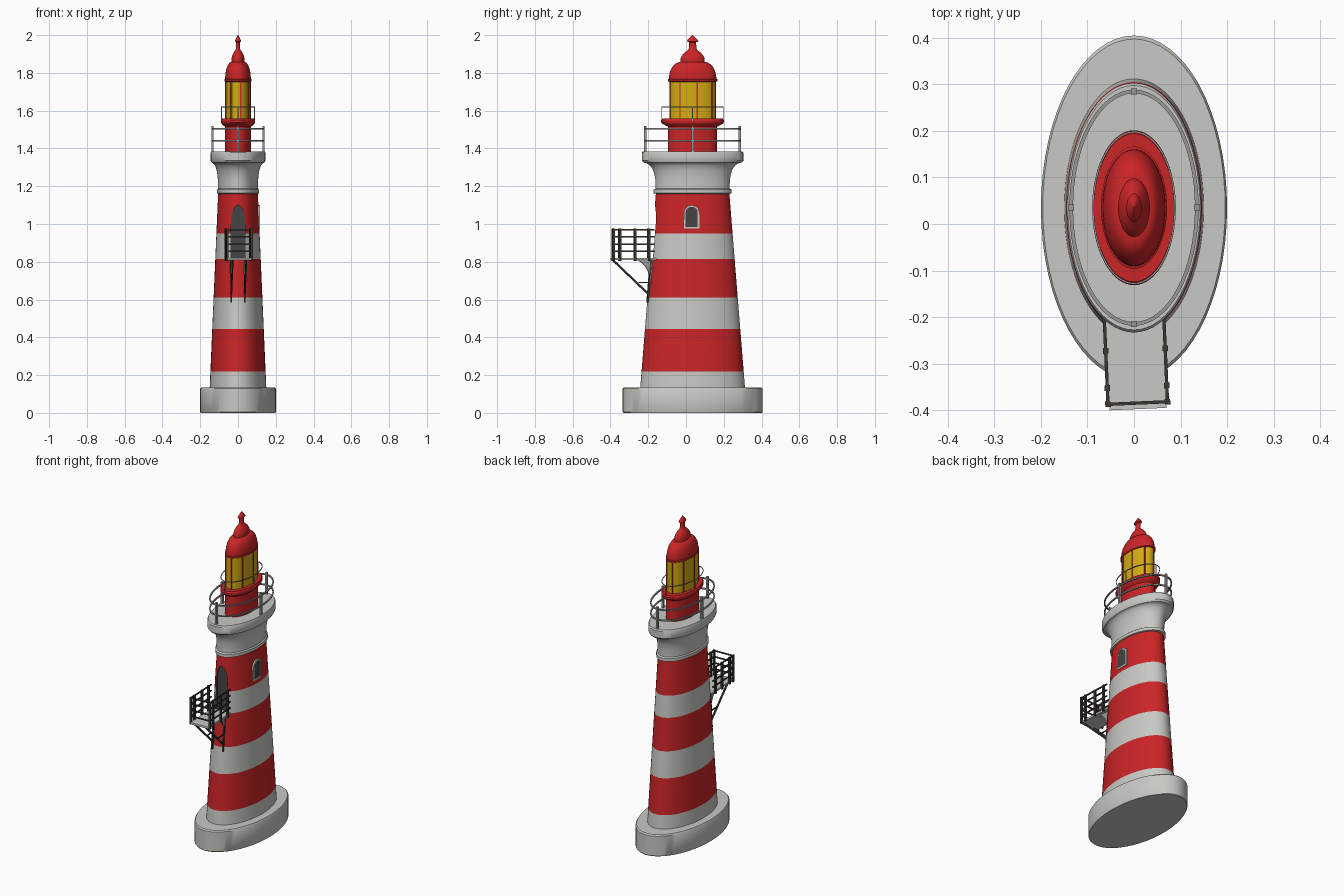
import bpy, bmesh
from math import sin, cos, pi, radians
from mathutils import Vector, Matrix

if "Cube" in bpy.data.objects:
    bpy.data.objects.remove(bpy.data.objects["Cube"])

CY, STRETCH = 0.035, 1.85      # centre and depth-to-width ratio of the oval plan


def material(name, *rgb):
    m = bpy.data.materials.new(name)
    m.use_nodes = True
    m.diffuse_color = (*rgb, 1)
    m.node_tree.nodes["Principled BSDF"].inputs["Base Color"].default_value = (*rgb, 1)
    return m


RED = material("red paint", 0.6, 0.018, 0.02)
WHITE = material("white paint", 0.58, 0.58, 0.55)
YELLOW = material("lantern yellow", 0.65, 0.42, 0.006)
DARK = material("dark opening", 0.06, 0.06, 0.06)
IRON = material("dark iron", 0.045, 0.04, 0.032)
STEEL = material("grey steel", 0.32, 0.32, 0.32)


def make(name, bm, *mats, smooth=True):
    bmesh.ops.recalc_face_normals(bm, faces=bm.faces)
    mesh = bpy.data.meshes.new(name)
    bm.to_mesh(mesh)
    bm.free()
    for m in mats:
        mesh.materials.append(m)
    ob = bpy.data.objects.new(name, mesh)
    bpy.context.collection.objects.link(ob)
    if smooth:
        bpy.ops.object.select_all(action='DESELECT')
        ob.select_set(True)
        bpy.context.view_layer.objects.active = ob
        bpy.ops.object.shade_smooth_by_angle(angle=radians(35))
    return ob


def oval(r, a, z):
    return Vector((r * cos(a), CY + STRETCH * r * sin(a), z))


def lathe(name, profile, *mats, sides=64, rule=None, smooth=True):
    """Spin (radius, height) points into an oval solid."""
    bm = bmesh.new()
    rings = [[bm.verts.new(oval(r, 2 * pi * i / sides, z)) for i in range(sides)]
             for r, z in profile]
    for lo, hi in zip(rings, rings[1:]):
        for i in range(sides):
            j = (i + 1) % sides
            f = bm.faces.new((lo[i], lo[j], hi[j], hi[i]))
            if rule:
                f.material_index = rule(f.calc_center_median().z)
    bm.faces.new(rings[0])
    bm.faces.new(rings[-1])
    return make(name, bm, *mats, smooth=smooth)


def bar(bm, a, b, w):
    """Square bar between two points."""
    a, b = Vector(a), Vector(b)
    m = (Matrix.Translation((a + b) / 2) @ (b - a).to_track_quat('Z', 'Y').to_matrix().to_4x4()
         @ Matrix.Diagonal((w, w, (b - a).length, 1)))
    bmesh.ops.create_cube(bm, size=1, matrix=m)


def hoop(bm, r, z, w, sides=64):
    """Oval rail with a square section."""
    h = w / 2
    rings = [[bm.verts.new(oval(r, 2 * pi * i / sides, z + dz) + Vector((dr * cos(2 * pi * i / sides),
              dr * sin(2 * pi * i / sides), 0))) for i in range(sides)]
             for dr, dz in ((-h, -h), (h, -h), (h, h), (-h, h))]
    for k in range(4):
        p, q = rings[k], rings[(k + 1) % 4]
        for i in range(sides):
            j = (i + 1) % sides
            bm.faces.new((p[i], p[j], q[j], q[i]))


def arch(half, bottom, spring, rise, n=12):
    """Outline of a round-headed opening as (across, height) points."""
    return [(-half, bottom), (half, bottom)] + [
        (half * cos(pi * i / n), spring + rise * sin(pi * i / n)) for i in range(n + 1)]


def prism(name, pts, place, push, mat):
    bm = bmesh.new()
    f = bm.faces.new([bm.verts.new(place(u, z)) for u, z in pts])
    out = bmesh.ops.extrude_face_region(bm, geom=[f])
    bmesh.ops.translate(bm, vec=push, verts=[v for v in out["geom"] if isinstance(v, bmesh.types.BMVert)])
    return make(name, bm, mat, smooth=False)


# Base and striped tower
lathe("base", [(0.198, 0), (0.2, 0.004), (0.2, 0.128), (0.196, 0.135)], WHITE)
edges = [0.13, 0.22, 0.445, 0.61, 0.815, 0.95, 1.165]
shaft = [(0.15 - 0.045 * (z - 0.13) / 1.035, z) for z in edges]
tower = lathe("tower", shaft, WHITE, RED, DARK,
              rule=lambda z: sum(z > e for e in edges[1:]) % 2)

# Arched doorway cut into the front
cutter = prism("doorway_cutter", arch(0.038, 0.818, 1.0, 0.1),
               lambda u, z: Vector((u, -0.3, z)), Vector((0, 0.148, 0)), DARK)
cutter.hide_render = True
cutter.hide_viewport = True
cut = tower.modifiers.new("doorway", 'BOOLEAN')
cut.object, cut.operation, cut.solver = cutter, 'DIFFERENCE', 'EXACT'
cut.material_mode = 'TRANSFER'

# Window on the left side: frame and pane
outer, inner = arch(0.041, 0.975, 1.06, 0.04), arch(0.032, 0.984, 1.06, 0.031)
bm = bmesh.new()
front_o, front_i, back_o, back_i = [
    [bm.verts.new((x, 0.03 + u, z)) for u, z in pts]
    for pts, x in ((outer, 0.116), (inner, 0.116), (outer, 0.1), (inner, 0.1))]
for i in range(len(outer)):
    j = (i + 1) % len(outer)
    for p, q in ((front_o, front_i), (front_o, back_o), (front_i, back_i)):
        bm.faces.new((p[i], p[j], q[j], q[i]))
make("window_frame", bm, WHITE, smooth=False)
prism("window_pane", inner, lambda u, z: Vector((0.1, 0.03 + u, z)), Vector((0.0135, 0, 0)), DARK)

# Flared gallery
flare = [(0.106 + 0.034 * (1 - cos(pi / 2 * i / 8)), 1.2 + 0.125 * sin(pi / 2 * i / 8) ** 0.8)
         for i in range(9)]
lathe("gallery", [(0.105, 1.16), (0.112, 1.163), (0.112, 1.182), (0.106, 1.187)] + flare +
      [(0.145, 1.335), (0.145, 1.378), (0.142, 1.385)], WHITE)

# Gallery railing
bm = bmesh.new()
for z in (1.44, 1.505):
    hoop(bm, 0.135, z, 0.008)
for k in range(4):
    bar(bm, oval(0.135, k * pi / 2, 1.38), oval(0.135, k * pi / 2, 1.52), 0.013)
make("gallery_railing", bm, STEEL, smooth=False)

# Lantern room
lathe("lantern_drum", [(0.07, 1.38), (0.07, 1.515), (0.086, 1.53), (0.09, 1.538),
                       (0.09, 1.55), (0.086, 1.558)], RED)
lathe("lantern_glass", [(0.066, 1.55), (0.066, 1.765)], YELLOW)
bm = bmesh.new()
for k in range(8):
    a = radians(12 + 45 * k)
    bar(bm, oval(0.066, a, 1.555), oval(0.066, a, 1.76), 0.007)
make("lantern_mullions", bm, RED, smooth=False)
bm = bmesh.new()
hoop(bm, 0.088, 1.62, 0.004)
for k in range(4):
    bar(bm, oval(0.088, k * pi / 2, 1.545), oval(0.088, k * pi / 2, 1.62), 0.004)
make("lantern_railing", bm, STEEL, smooth=False)

# Dome and finial
dome = [(0.034 + 0.034 * cos(pi / 2 * i / 8), 1.768 + 0.09 * sin(pi / 2 * i / 8)) for i in range(9)]
lathe("dome", [(0.066, 1.752), (0.071, 1.756), (0.071, 1.766)] + dome +
      [(0.034, 1.878), (0.031, 1.89), (0.023, 1.908), (0.014, 1.92), (0.011, 1.93), (0.01, 1.962),
       (0.0165, 1.967), (0.014, 1.976), (0.001, 2.0)], RED)

# Front balcony, turned very slightly on the wall
turn = Matrix.Translation((0, -0.2, 0)) @ Matrix.Rotation(radians(2.5), 4, 'Z') @ Matrix.Translation((0, 0.2, 0))
bm = bmesh.new()
bmesh.ops.create_cube(bm, size=1, matrix=turn @ Matrix.Translation((0, -0.278, 0.815))
                      @ Matrix.Diagonal((0.122, 0.24, 0.012, 1)))
make("balcony_floor", bm, WHITE, smooth=False)

rails = (0.855, 0.893, 0.932, 0.97)
bm = bmesh.new()
for s in (-1, 1):
    for y in (-0.385, -0.35, -0.27, -0.198):
        bar(bm, (s * 0.064, y, 0.805), (s * 0.064, y, 0.975), 0.012)
    for z in rails:
        bar(bm, (s * 0.064, -0.39, z), (s * 0.064, -0.17, z), 0.007)
    # Struts and wall legs
    bar(bm, (s * 0.036, -0.388, 0.81), (s * 0.036, -0.2, 0.63), 0.009)
    bar(bm, (s * 0.036, -0.25, 0.69), (s * 0.036, -0.18, 0.69), 0.006)
    bar(bm, (s * 0.036, -0.186, 0.81), (s * 0.036, -0.204, 0.585), 0.009)
for z in rails:
    bar(bm, (-0.064, -0.385, z), (0.064, -0.385, z), 0.007)
bm.transform(turn)
make("balcony_railing_and_struts", bm, IRON, smooth=False)

# Curved brackets under the balcony
sweep = [(-0.275 + 0.085 * sin(pi / 2 * i / 8), 0.69 + 0.12 * cos(pi / 2 * i / 8)) for i in range(9)]
for side, x in (("right", -0.036), ("left", 0.036)):
    prism(side + "_bracket", [(-0.17, 0.69), (-0.17, 0.81)] + sweep,
          lambda y, z: turn @ Vector((x - 0.004, y, z)), Vector((0.008, 0, 0)), STEEL)
